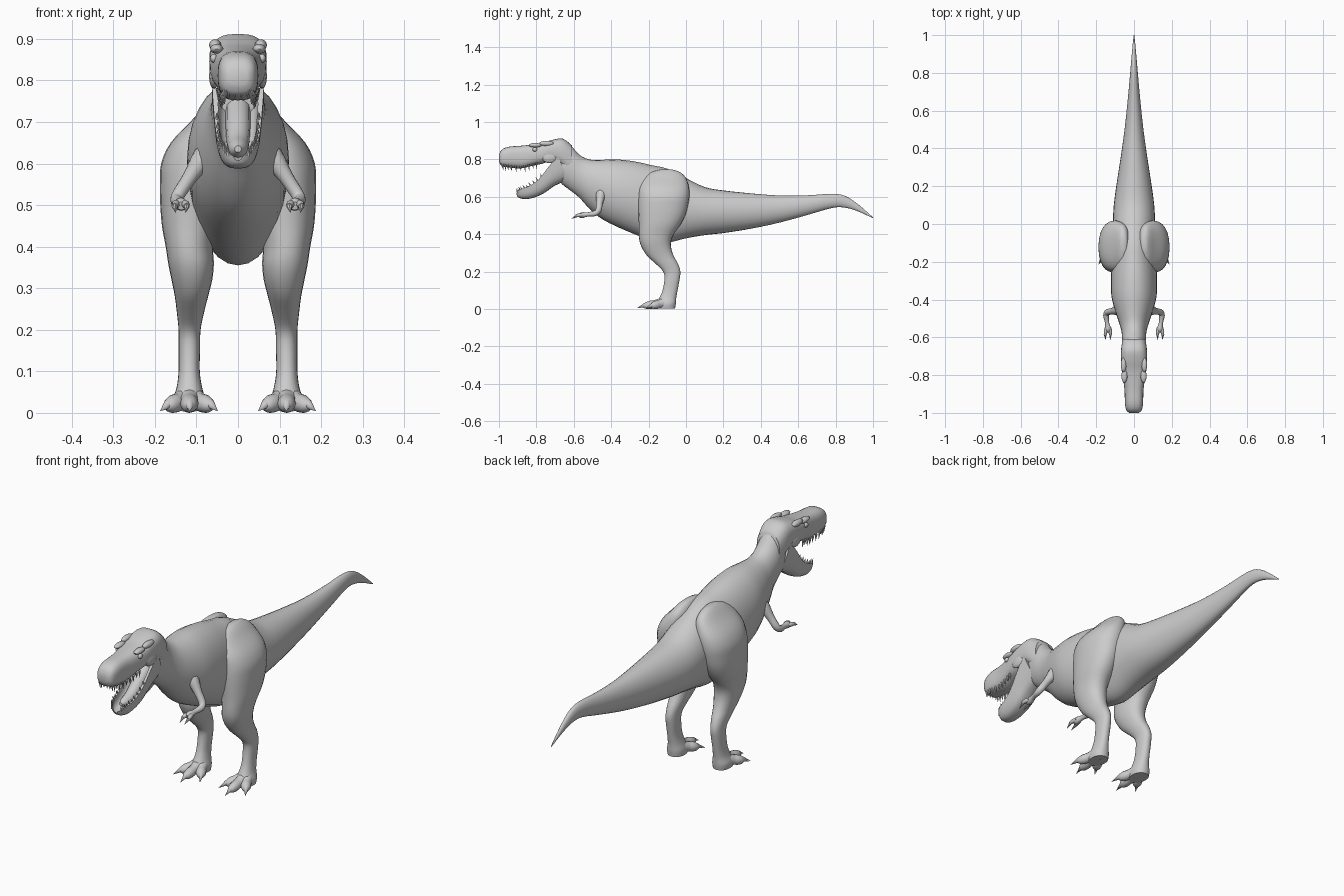
import bpy, bmesh, math
from mathutils import Vector

if "Cube" in bpy.data.objects:
    bpy.data.objects.remove(bpy.data.objects["Cube"])


def finish(name, bm, mirror=False, angle=50):
    bmesh.ops.recalc_face_normals(bm, faces=bm.faces)
    me = bpy.data.meshes.new(name)
    bm.to_mesh(me)
    bm.free()
    ob = bpy.data.objects.new(name, me)
    bpy.context.collection.objects.link(ob)
    if mirror:
        ob.modifiers.new("Mirror", 'MIRROR').use_mirror_merge = False
    bpy.ops.object.select_all(action='DESELECT')
    ob.select_set(True)
    bpy.context.view_layer.objects.active = ob
    bpy.ops.object.shade_smooth_by_angle(angle=math.radians(angle))
    return ob


def spline(a, b, c, d, t):
    return 0.5 * (2 * b + (c - a) * t + (2 * a - 5 * b + 4 * c - d) * t * t
                  + (3 * b - a - 3 * c + d) * t ** 3)


def skin(bm, rings, steps=3):
    """Smooth loft through rings of points, capped at both ends."""
    n, out = len(rings), []
    for i in range(n - 1):
        q = [rings[max(i - 1, 0)], rings[i], rings[i + 1], rings[min(i + 2, n - 1)]]
        for s in range(steps):
            out.append([spline(*p, s / steps) for p in zip(*q)])
    out.append(rings[-1])
    vs = [[bm.verts.new(p) for p in r] for r in out]
    m = len(vs[0])
    for a, b in zip(vs, vs[1:]):
        for j in range(m):
            k = (j + 1) % m
            bm.faces.new((a[j], a[k], b[k], b[j]))
    bm.faces.new(vs[0])
    bm.faces.new(vs[-1])


def power(v, e):
    return math.copysign(abs(v) ** e, v)


def circle(n):
    return [(math.cos(2 * math.pi * i / n), math.sin(2 * math.pi * i / n)) for i in range(n)]


def section(y, z0, z1, w, mid=0.5, n=2.0):
    """Upright body section; mid is the height fraction of the widest point."""
    zm = z0 + (z1 - z0) * mid
    return [Vector((w * power(c, 2 / n), y,
                    zm + power(s, 2 / n) * ((z1 - zm) if s > 0 else (zm - z0))))
            for c, s in circle(28)]


def tube(bm, pts, sides=12):
    rings = []
    P = [Vector(p[:3]) for p in pts]
    for i, p in enumerate(pts):
        t = (P[min(i + 1, len(P) - 1)] - P[max(i - 1, 0)]).normalized()
        u = t.cross(Vector((1, 0, 0))).normalized()
        v = t.cross(u)
        rings.append([P[i] + p[3] * (c * u + s * v) for c, s in circle(sides)])
    skin(bm, rings)


def spike(bm, base, tip, r, sides=7):
    base, tip = Vector(base), Vector(tip)
    q = Vector((0, 0, 1)).rotation_difference(tip - base)
    ring = [bm.verts.new(base + q @ Vector((r * c, r * s, 0))) for c, s in circle(sides)]
    top = bm.verts.new(tip)
    for i in range(sides):
        bm.faces.new((ring[i], ring[(i + 1) % sides], top))
    bm.faces.new(ring)


def blob(bm, loc, size):
    new = bmesh.ops.create_uvsphere(bm, u_segments=14, v_segments=8, radius=1)['verts']
    bmesh.ops.scale(bm, vec=size, verts=new)
    bmesh.ops.translate(bm, vec=loc, verts=new)


# Neck, torso and tail
bm = bmesh.new()
skin(bm, [section(*s) for s in (
    (-.69, .70, .81, .045), (-.66, .665, .86, .055), (-.62, .635, .875, .062),
    (-.57, .595, .825, .066), (-.52, .54, .80, .08), (-.46, .488, .797, .10, .52),
    (-.38, .445, .80, .12, .5), (-.28, .402, .79, .122, .5), (-.18, .365, .768, .115, .5),
    (-.10, .355, .75, .11, .5), (0, .378, .70, .112), (.1, .395, .652, .107),
    (.2, .406, .634, .094), (.35, .43, .618, .071), (.5, .462, .607, .05),
    (.65, .503, .608, .034), (.78, .54, .616, .022), (.85, .542, .605, .016),
    (.92, .522, .56, .010), (1.0, .485, .49, .002))])
finish("body_and_tail", bm)

# Skull with upper jaw
skull = ((-1.0, .79, .822, .024), (-.987, .766, .85, .040), (-.95, .757, .867, .048),
         (-.88, .752, .873, .050), (-.82, .766, .880, .058), (-.77, .776, .888, .066),
         (-.72, .79, .903, .069), (-.66, .76, .911, .068), (-.61, .70, .875, .060))
bm = bmesh.new()
skin(bm, [section(*s, .5, 2.8) for s in skull])
finish("skull", bm)

# Brow ridges, eyes, nostrils
bm = bmesh.new()
blob(bm, (.051, -.805, .876), (.016, .036, .012))
blob(bm, (.055, -.745, .885), (.015, .04, .014))
blob(bm, (.058, -.73, .81), (.012, .04, .03))
finish("brow_ridge", bm, True)
bm = bmesh.new()
blob(bm, (.058, -.808, .853), (.009, .013, .011))
finish("eye", bm, True)
bm = bmesh.new()
blob(bm, (.025, -.982, .82), (.004, .012, .012))
finish("nostril", bm, True)

# Lower jaw: hollow trough from hinge to chin (top y, z, bottom y, z, half width)
jaw = ((-.685, .82, -.63, .69, .064), (-.735, .76, -.70, .66, .061),
       (-.79, .69, -.755, .622, .055), (-.84, .657, -.80, .60, .050),
       (-.88, .642, -.85, .588, .043), (-.90, .628, -.888, .592, .030),
       (-.908, .618, -.902, .602, .012))
rings = []
for ty, tz, by, bz, w in jaw:
    T, B = Vector((0, ty, tz)), Vector((0, by, bz))
    arc = [math.pi * i / 12 for i in range(13)]
    outer = [T + (B - T) * math.sin(a) ** .7 + Vector((w * power(math.cos(a), .7), 0, 0))
             if 0 < a < 3.14 else T + Vector((w * math.cos(a), 0, 0)) for a in arc]
    inner = [T + (B - T) * .6 * abs(math.sin(a)) ** .7
             + Vector((.8 * w * power(math.cos(a), .7), 0, 0)) for a in reversed(arc)]
    rings.append(outer + inner)
bm = bmesh.new()
skin(bm, rings)
finish("lower_jaw", bm)

# Tongue
bm = bmesh.new()
tube(bm, [(0, -.68, .73, .03), (0, -.73, .695, .03), (0, -.79, .65, .027),
          (0, -.84, .635, .022), (0, -.87, .635, .008)])
finish("tongue", bm)

# Teeth
bm = bmesh.new()


def along(rows, f):
    i = min(int(f), len(rows) - 2)
    return [a + (b - a) * (f - i) for a, b in zip(rows[i], rows[i + 1])]


for k in range(11):
    y, z0, z1, w = along(skull, .7 + k * .36)
    size = .030 if k % 3 else .022
    spike(bm, (.8 * w, y + .004, z0 + .012), (.78 * w, y + .008, z0 - size + .006), .006)
for k in range(10):
    ty, tz, by, bz, w = along(jaw, 1.7 + k * .38)
    up = (Vector((0, ty, tz)) - Vector((0, by, bz))).normalized()
    p = Vector((w * .88, ty, tz))
    spike(bm, p - up * .006, p + up * (.022 if k % 2 else .016), .0055)
for x in (.008, .022):
    spike(bm, (x, -.985, .785), (x, -.983, .752), .006)
finish("teeth", bm, True, 35)

# Legs: horizontal sections (z, y front, y back, x inner, x outer)
leg = ((.745, -.14, -.07, .04, .07), (.73, -.19, -.03, .03, .088), (.70, -.23, 0, .02, .115),
       (.65, -.25, .016, .02, .162), (.60, -.255, .018, .02, .185), (.55, -.256, .01, .03, .188),
       (.50, -.254, -.004, .04, .187), (.45, -.252, -.03, .05, .183), (.40, -.252, -.065, .06, .174),
       (.36, -.248, -.08, .058, .168), (.32, -.232, -.078, .062, .160), (.28, -.204, -.064, .072, .152),
       (.24, -.16, -.042, .082, .147), (.20, -.122, -.03, .09, .143), (.16, -.115, -.034, .091, .143),
       (.10, -.125, -.045, .092, .143), (.06, -.142, -.052, .086, .148), (.03, -.158, -.054, .078, .158),
       (.004, -.155, -.058, .08, .155))
bm = bmesh.new()
skin(bm, [[Vector(((x0 + x1) / 2 + (x1 - x0) / 2 * power(c, .9),
                   (y0 + y1) / 2 + (y1 - y0) / 2 * power(s, .9), z)) for c, s in circle(24)]
          for z, y0, y1, x0, x1 in leg])
finish("leg", bm, True)

# Toes and toe claws (end of toe x, y; claw tip x, y)
toes, claws = bmesh.new(), bmesh.new()
for ex, ey, cx, cy in ((.117, -.222, .116, -.262), (.068, -.18, .048, -.215), (.167, -.182, .188, -.215)):
    a, b = Vector((.117, -.10, .036)), Vector((ex, ey, .017))
    tube(toes, [(*a.lerp(b, f), r) for f, r in
                ((0, .034), (.35, .026), (.55, .022), (.75, .022), (.95, .017), (1.06, .008))])
    spike(claws, b + Vector((0, .004, .005)), (cx, cy, .004), .012, 9)
finish("toes", toes, True)
finish("toe_claws", claws, True)

# Arms, fingers and finger claws
bm, claws = bmesh.new(), bmesh.new()
tube(bm, [(.055, -.445, .645, .032), (.085, -.455, .612, .027), (.115, -.462, .568, .018),
          (.142, -.468, .527, .016), (.148, -.487, .511, .015), (.142, -.525, .506, .011),
          (.137, -.555, .502, .016), (.136, -.572, .498, .010)])
for dx in (-.011, .013):
    tube(bm, [(.137 + dx * .6, -.55, .502, .010), (.137 + dx, -.57, .502, .010),
              (.137 + dx * 1.2, -.588, .498, .007)], 8)
    spike(claws, (.137 + dx * 1.2, -.582, .499), (.137 + dx, -.615, .481), .008)
finish("arm", bm, True)
finish("finger_claws", claws, True)
